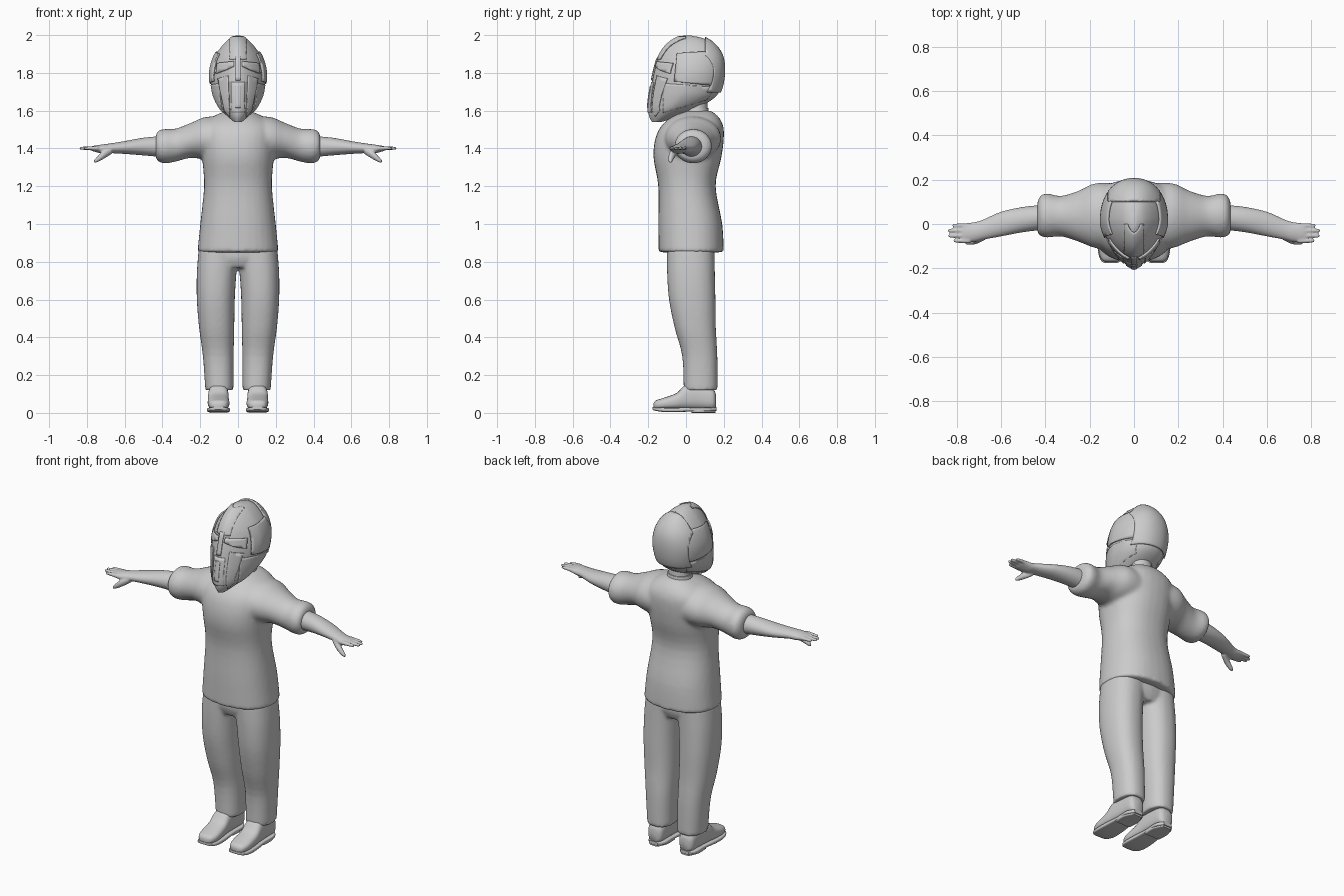
import bpy
import bmesh
from math import cos, sin, tau, copysign, radians
from mathutils import Vector

default_cube = bpy.data.objects.get("Cube")
if default_cube:
    bpy.data.objects.remove(default_cube, do_unlink=True)

grey = bpy.data.materials.new("plain grey")
grey.use_nodes = True
grey.diffuse_color = (0.6, 0.6, 0.6, 1)
grey.node_tree.nodes["Principled BSDF"].inputs["Base Color"].default_value = (0.6, 0.6, 0.6, 1)


def smooth_rows(rows, steps=4):
    """Resample a list of section rows along a Catmull-Rom spline."""
    padded = [rows[0]] + list(rows) + [rows[-1]]
    result = []
    for a, b, c, d in zip(padded, padded[1:], padded[2:], padded[3:]):
        for step in range(steps):
            t = step / steps
            result.append([q + t * (r - p) / 2
                           + t * t * (2 * p - 5 * q + 4 * r - s) / 2
                           + t ** 3 * (3 * q - p - 3 * r + s) / 2
                           for p, q, r, s in zip(a, b, c, d)])
    result.append(list(rows[-1]))
    return result


def loft(bm, axis, rows, side=1, power=2.0, front_power=None, sides=32):
    """Skin rounded sections; a row is position, then low/high on the other two axes."""
    order = {"x": (0, 1, 2), "y": (1, 0, 2), "z": (2, 0, 1)}[axis]
    rings = []
    for place, low_u, high_u, low_v, high_v in smooth_rows(rows):
        ring = []
        for i in range(sides):
            c, s = cos(tau * i / sides), sin(tau * i / sides)
            bend = 2 / (front_power if front_power and s < 0 else power)
            u = copysign(abs(c) ** bend, c)
            v = copysign(abs(s) ** bend, s)
            point = Vector()
            point[order[0]] = place
            point[order[1]] = (low_u + high_u + u * (high_u - low_u)) / 2
            point[order[2]] = (low_v + high_v + v * (high_v - low_v)) / 2
            point.x *= side
            ring.append(bm.verts.new(point))
        rings.append(ring)
    for lower, upper in zip(rings, rings[1:]):
        for i in range(sides):
            j = (i + 1) % sides
            bm.faces.new((lower[i], lower[j], upper[j], upper[i]))
    bm.faces.new(rings[0])
    bm.faces.new(rings[-1])


def centred(rows):
    """Expand rows of height, half width, front, back."""
    return [(z, -w, w, front, back) for z, w, front, back in rows]


def finish(name, bm, voxel=None, relax=4):
    """Turn the bmesh into an object, optionally fusing its shells into one skin."""
    bmesh.ops.recalc_face_normals(bm, faces=bm.faces)
    mesh = bpy.data.meshes.new(name)
    bm.to_mesh(mesh)
    bm.free()
    mesh.materials.append(grey)
    mesh.shade_smooth()
    mesh.set_sharp_from_angle(angle=radians(45))
    obj = bpy.data.objects.new(name, mesh)
    bpy.context.collection.objects.link(obj)
    if voxel:
        remesh = obj.modifiers.new("fuse", "REMESH")
        remesh.mode = "VOXEL"
        remesh.voxel_size = voxel
        remesh.use_smooth_shade = True
        soften = obj.modifiers.new("soften", "SMOOTH")
        soften.iterations = relax
    return obj


# Shirt: torso fused with short puffed sleeves
shirt = bmesh.new()
loft(shirt, "z", centred([
    (0.85, 0.215, -0.145, 0.2), (1.0, 0.2, -0.147, 0.192),
    (1.2, 0.18, -0.147, 0.157), (1.35, 0.19, -0.172, 0.187),
    (1.45, 0.2, -0.163, 0.2), (1.52, 0.19, -0.13, 0.197),
    (1.57, 0.13, -0.07, 0.17), (1.6, 0.06, 0, 0.13)]), power=2.3)
for side in (1, -1):
    loft(shirt, "x", [
        (0.05, -0.12, 0.18, 1.33, 1.57), (0.17, -0.11, 0.185, 1.34, 1.567),
        (0.25, -0.08, 0.15, 1.35, 1.535), (0.33, -0.056, 0.127, 1.33, 1.505),
        (0.39, -0.062, 0.138, 1.32, 1.503), (0.42, -0.055, 0.13, 1.33, 1.495),
        (0.436, -0.04, 0.1, 1.35, 1.47)], side)
finish("shirt", shirt, voxel=0.011, relax=6)

# Trousers: hips fused with two legs
trousers = bmesh.new()
loft(trousers, "z", centred([
    (0.77, 0.19, -0.08, 0.13), (0.82, 0.208, -0.1, 0.15), (0.89, 0.2, -0.1, 0.15)]))
for side in (1, -1):
    loft(trousers, "z", [
        (0.12, 0.024, 0.173, -0.012, 0.167), (0.3, 0.023, 0.186, -0.02, 0.166),
        (0.45, 0.02, 0.206, -0.06, 0.158), (0.6, 0.017, 0.218, -0.09, 0.156),
        (0.74, 0.008, 0.218, -0.1, 0.153), (0.87, -0.01, 0.208, -0.1, 0.15)],
        side, power=2.3)
finish("trousers", trousers, voxel=0.01)

# Bare arms with hands, fingers and thumbs
for label, side in (("left", 1), ("right", -1)):
    arm = bmesh.new()
    loft(arm, "x", [
        (0.4, -0.025, 0.087, 1.354, 1.466), (0.5, -0.037, 0.077, 1.363, 1.457),
        (0.6, -0.056, 0.055, 1.371, 1.439), (0.68, -0.071, 0.02, 1.375, 1.426),
        (0.72, -0.081, 0.008, 1.373, 1.421), (0.77, -0.081, 0.002, 1.386, 1.413),
        (0.78, -0.07, -0.01, 1.392, 1.407)], side)
    for y, tip in ((-0.007, 0.82), (-0.03, 0.84), (-0.053, 0.838), (-0.076, 0.815)):
        rows = [(0.74, 0.012), (tip - 0.02, 0.009), (tip - 0.005, 0.007), (tip, 0.003)]
        loft(arm, "x", [(x, y - r, y + r, 1.401 - r, 1.401 + r) for x, r in rows],
             side, sides=12)
    loft(arm, "x", [
        (0.67, -0.07, -0.03, 1.37, 1.41), (0.71, -0.09, -0.055, 1.345, 1.39),
        (0.75, -0.094, -0.07, 1.325, 1.352), (0.763, -0.087, -0.078, 1.325, 1.338)],
        side, sides=16)
    finish(label + "_arm", arm, voxel=0.005, relax=3)

    # Shoe upper
    shoe = bmesh.new()
    loft(shoe, "y", [
        (-0.172, 0.085, 0.125, 0.025, 0.05), (-0.16, 0.06, 0.146, 0.02, 0.066),
        (-0.12, 0.046, 0.159, 0.018, 0.079), (-0.05, 0.048, 0.16, 0.018, 0.105),
        (0, 0.05, 0.158, 0.018, 0.15), (0.08, 0.052, 0.152, 0.018, 0.15),
        (0.14, 0.056, 0.148, 0.018, 0.13), (0.158, 0.075, 0.13, 0.03, 0.1)],
        side, power=2.6)
    finish(label + "_shoe", shoe)

    # Sole and heel
    sole = bmesh.new()
    loft(sole, "y", [
        (-0.177, 0.083, 0.125, 0.018, 0.032), (-0.165, 0.056, 0.149, 0.012, 0.03),
        (-0.12, 0.042, 0.163, 0.005, 0.028), (-0.05, 0.043, 0.163, 0.004, 0.028),
        (0.04, 0.05, 0.155, 0.008, 0.028), (0.12, 0.048, 0.156, 0.008, 0.03),
        (0.161, 0.075, 0.13, 0.01, 0.03)], side, power=5)
    loft(sole, "y", [
        (0.03, 0.052, 0.153, 0, 0.02), (0.1, 0.05, 0.155, 0, 0.02),
        (0.155, 0.075, 0.13, 0, 0.02)], side, power=5)
    finish(label + "_sole", sole)

# Neck with collar
neck = bmesh.new()
loft(neck, "z", centred([(1.54, 0.065, 0, 0.12), (1.68, 0.058, 0.01, 0.11)]))
loft(neck, "z", centred([(1.57, 0.075, -0.01, 0.125), (1.615, 0.068, 0, 0.118)]))
finish("neck", neck)

# Helmet shell, pointed along the front
shell = bmesh.new()
loft(shell, "z", centred([
    (1.54, 0.02, -0.18, -0.13), (1.57, 0.056, -0.195, -0.04),
    (1.61, 0.094, -0.2, 0.05), (1.66, 0.122, -0.196, 0.14),
    (1.71, 0.137, -0.188, 0.18), (1.8, 0.145, -0.17, 0.197),
    (1.88, 0.125, -0.147, 0.19), (1.94, 0.087, -0.11, 0.155),
    (1.98, 0.047, -0.06, 0.1), (1.997, 0.012, -0.015, 0.03)]),
    power=2.2, front_power=1.6, sides=64)
helmet = finish("helmet", shell)


def panel(name, facing, outline, thickness, limit=0.0, mirror=False):
    """Raise a plate from the helmet, cut to a convex outline seen along one axis."""
    bm = bmesh.new()
    bm.from_mesh(helmet.data)
    flat = 1 if facing == "side" else 0
    keep = Vector((1, 0, 0)) if facing == "side" else Vector((0, 1, 0))
    if facing == "front":
        keep.negate()
    cuts = [(keep * limit, -keep)]
    for (u, v), (next_u, next_v) in zip(outline, outline[1:] + outline[:1]):
        origin, normal = Vector((0, 0, v)), Vector((0, 0, u - next_u))
        origin[flat], normal[flat] = u, next_v - v
        cuts.append((origin, normal))
    for origin, normal in cuts:
        bmesh.ops.bisect_plane(bm, geom=bm.verts[:] + bm.edges[:] + bm.faces[:],
                               plane_co=origin, plane_no=normal, clear_outer=True)
    mesh = bpy.data.meshes.new(name)
    bm.to_mesh(mesh)
    bm.free()
    mesh.materials.append(grey)
    obj = bpy.data.objects.new(name, mesh)
    bpy.context.collection.objects.link(obj)
    if mirror:
        obj.modifiers.new("both sides", "MIRROR").use_mirror_merge = False
    solid = obj.modifiers.new("raise", "SOLIDIFY")
    solid.thickness = thickness
    solid.offset = 1


def box(half, low, high):
    return [(-half, low), (half, low), (half, high), (-half, high)]


# Raised plates of the helmet
panel("back_plate", "back", box(0.11, 1.7, 1.99), 0.01, limit=0.1)
panel("crown_plate", "front", box(0.042, 1.87, 1.99), 0.005)
panel("nose_ridge", "front", box(0.012, 1.76, 1.88), 0.008)
panel("mouth_plate", "front", box(0.034, 1.59, 1.75), 0.004)
panel("mouth_bar", "front", box(0.012, 1.61, 1.73), 0.007)
panel("brow_plate", "front",
      [(0.02, 1.83), (0.06, 1.815), (0.112, 1.79), (0.108, 1.85), (0.02, 1.86)],
      0.008, mirror=True)
panel("cheek_plate", "front",
      [(0.042, 1.57), (0.07, 1.6), (0.105, 1.77), (0.05, 1.785)],
      0.005, limit=0.03, mirror=True)
panel("ear_plate", "side",
      [(-0.06, 1.755), (0.13, 1.735), (0.15, 1.82), (0.1, 1.91), (-0.045, 1.9)],
      0.009, limit=0.06, mirror=True)
panel("jaw_plate", "side",
      [(-0.12, 1.59), (0.11, 1.66), (0.15, 1.725), (-0.12, 1.745)],
      0.004, limit=0.05, mirror=True)
